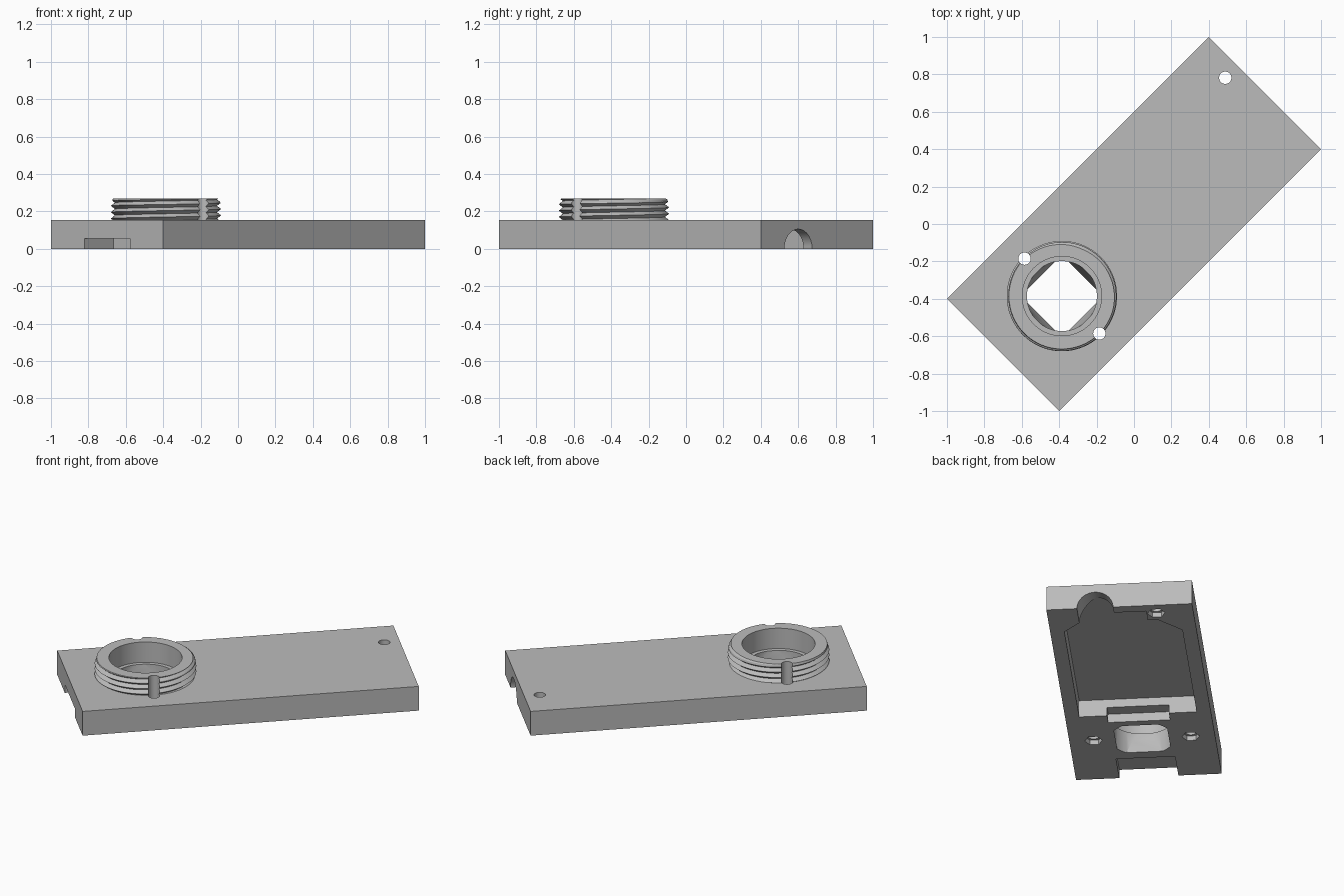
import bpy, bmesh
from math import radians, pi, cos, sin, sqrt
from mathutils import Matrix

cube = bpy.data.objects.get("Cube")
if cube:
    bpy.data.objects.remove(cube)

grey = bpy.data.materials.new("plain_grey")
grey.use_nodes = True
colour = (0.5, 0.5, 0.5, 1)
grey.diffuse_color = colour
grey.node_tree.nodes["Principled BSDF"].inputs["Base Color"].default_value = colour

HALF_L, HALF_W, PLATE_H, TOP = 0.99, 0.424, 0.155, 0.27
COLLAR_X = -0.545


def finish(bm, name):
    bmesh.ops.recalc_face_normals(bm, faces=bm.faces)
    mesh = bpy.data.meshes.new(name)
    bm.to_mesh(mesh)
    bm.free()
    ob = bpy.data.objects.new(name, mesh)
    bpy.context.collection.objects.link(ob)
    return ob


def box(name, x0, x1, y0, y1, z0, z1):
    return prism(name, [(x0, y0), (x1, y0), (x1, y1), (x0, y1)], z0, z1)


def prism(name, outline, z0, z1):
    bm = bmesh.new()
    face = bm.faces.new([bm.verts.new((x, y, z0)) for x, y in outline])
    ext = bmesh.ops.extrude_face_region(bm, geom=[face])["geom"]
    verts = [v for v in ext if isinstance(v, bmesh.types.BMVert)]
    bmesh.ops.translate(bm, verts=verts, vec=(0, 0, z1 - z0))
    return finish(bm, name)


def cone(name, x, y, z0, z1, r0, r1, sides=64, turn=0):
    bm = bmesh.new()
    place = Matrix.Translation((x, y, (z0 + z1) / 2)) @ Matrix.Rotation(turn, 4, "Z")
    bmesh.ops.create_cone(bm, cap_ends=True, segments=sides, radius1=r0, radius2=r1,
                          depth=z1 - z0, matrix=place)
    return finish(bm, name)


def combine(target, tool, operation):
    """Apply one boolean and discard the tool."""
    mod = target.modifiers.new("cut", "BOOLEAN")
    mod.operation, mod.object, mod.solver = operation, tool, "EXACT"
    bpy.context.view_layer.update()
    graph = bpy.context.evaluated_depsgraph_get()
    mesh = bpy.data.meshes.new_from_object(target.evaluated_get(graph))
    target.modifiers.clear()
    target.data = mesh
    bpy.data.objects.remove(tool)


def threaded_rod(root, crest, pitch, z0, turns, n=72):
    """Helical thread skin closed at both ends."""
    bm = bmesh.new()
    rows = ([], [])
    for i in range(turns * n + 1):
        a = 2 * pi * i / n
        for row, r, lift in zip(rows, (root, crest), (0, pitch / 2)):
            row.append(bm.verts.new((COLLAR_X + r * cos(a), r * sin(a),
                                     z0 + pitch * i / n + lift)))
    low, high = rows
    for i in range(turns * n):
        bm.faces.new((low[i], low[i + 1], high[i + 1], high[i]))
        if i + n < turns * n:
            bm.faces.new((high[i], high[i + 1], low[i + n + 1], low[i + n]))
    edge = [e for e in bm.edges if e.is_boundary]
    caps = bmesh.ops.holes_fill(bm, edges=edge, sides=0)["faces"]
    bmesh.ops.poke(bm, faces=caps)
    return finish(bm, "threaded_collar")


# Collar: thread trimmed to height with a chamfered rim
collar = threaded_rod(0.273, 0.295, 0.034, 0.03, 10)
trim = cone("collar_trim", COLLAR_X, 0, 0.14, TOP, 0.325, 0.283)
combine(collar, trim, "INTERSECT")

# Plate carrying the collar
plate = box("mounting_plate", -HALF_L, HALF_L, -HALF_W, HALF_W, 0, PLATE_H)
combine(plate, collar, "UNION")

# Bore and the tapered, round-cornered square opening below it
opening = cone("square_opening", COLLAR_X, 0, -0.01, 0.15,
               0.153 * sqrt(2), 0.187 * sqrt(2), 4, pi / 4)
combine(opening, cone("round_corners", COLLAR_X, 0, -0.1, 0.3, 0.187, 0.187), "INTERSECT")
cutters = [opening, cone("bore", COLLAR_X, 0, 0.14, 0.4, 0.212, 0.212)]

# Screw holes with hexagonal pockets underneath
for x, y in ((COLLAR_X, 0.283), (COLLAR_X, -0.283), (0.898, 0.208)):
    cutters.append(cone("screw_hole", x, y, -0.1, 0.4, 0.033, 0.033, 32))
    cutters.append(cone("nut_pocket", x, y, -0.1, 0.03, 0.052, 0.052, 6))

# Underside pocket, stepped around the end screw
outline = [(-0.263, -0.342), (0.727, -0.342), (0.83, -0.24), (0.925, -0.14),
           (0.925, 0.152), (0.82, 0.152), (0.82, 0.21), (0.69, 0.342), (-0.263, 0.342)]
cutters.append(prism("main_pocket", outline, -0.1, 0.108))

# Slot beside the pocket and notch in the end
cutters.append(box("inner_slot", -0.342, -0.2, -0.18, 0.18, -0.1, 0.055))
cutters.append(box("end_notch", -1.1, -0.768, -0.172, 0.172, -0.1, 0.055))

# Half-round cable channel through the other end
channel = cone("cable_channel", 0, 0, 0, 0.3, 0.105, 0.105, 48)
channel.data.transform(Matrix.Translation((0.8, -0.141, 0)) @ Matrix.Rotation(pi / 2, 4, "Y"))
cutters.append(channel)

for cutter in cutters:
    combine(plate, cutter, "DIFFERENCE")

# Lay the plate diagonally and finish the surface
plate.data.materials.clear()
plate.data.materials.append(grey)
for p in plate.data.polygons:
    p.material_index = 0
plate.rotation_euler.z = radians(45)
plate.select_set(True)
bpy.context.view_layer.objects.active = plate
bpy.ops.object.shade_smooth_by_angle(angle=radians(30))
